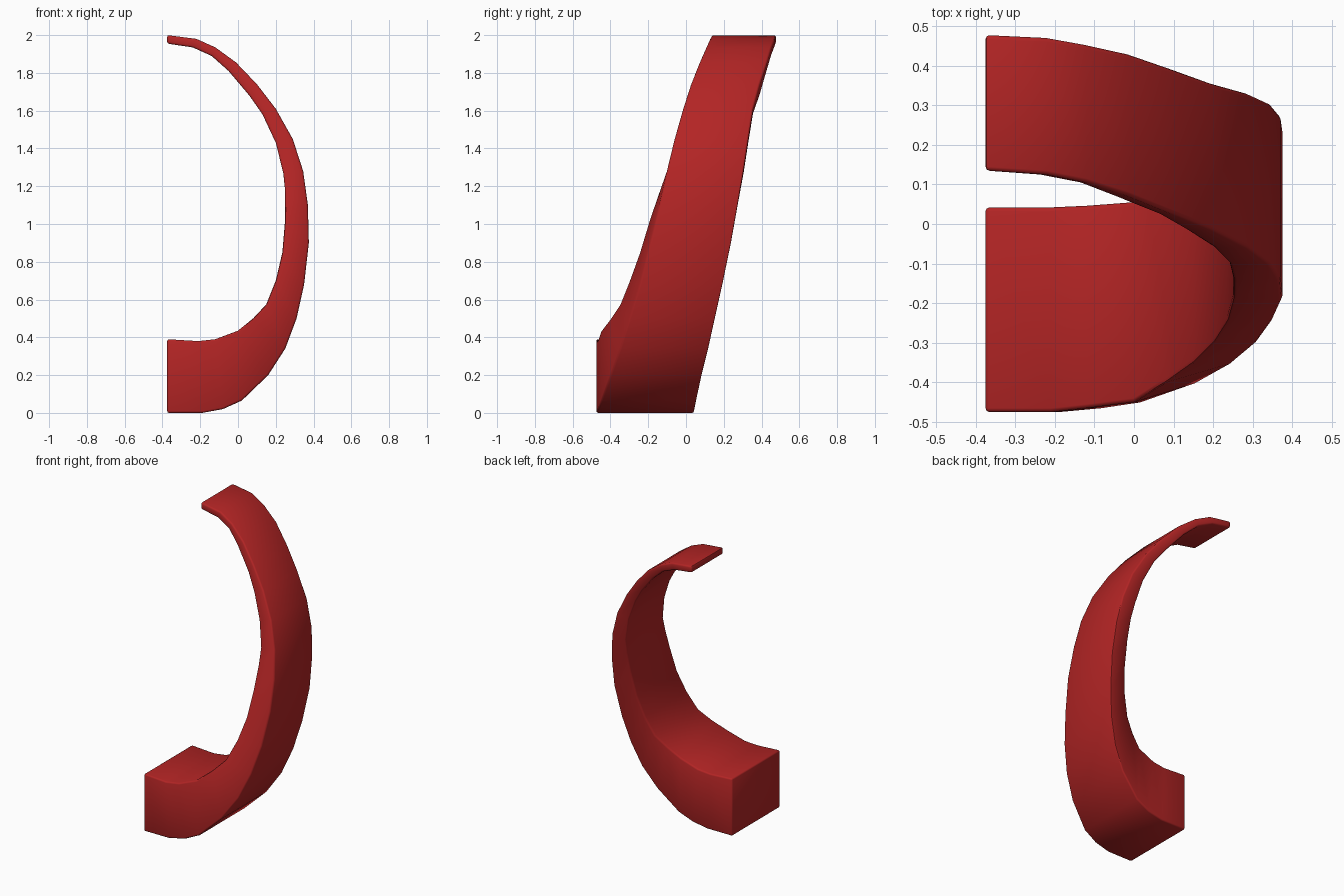
import bpy
import bmesh
import math

default_cube = bpy.data.objects.get("Cube")
if default_cube:
    bpy.data.objects.remove(default_cube, do_unlink=True)


def make_material(name, colour):
    material = bpy.data.materials.new(name)
    material.use_nodes = True
    material.diffuse_color = colour
    material.node_tree.nodes["Principled BSDF"].inputs["Base Color"].default_value = colour
    return material


# Sections along the sweep, in hundredths of a unit:
# outer x, outer z, inner x, inner z, front y, back y
SECTIONS = [
    (-37.5, 0, -37.5, 39, -47.5, 4.2),
    (-19, 0, -21, 38, -47.5, 4.2),
    (-8, 2, -12, 39, -46.5, 4.6),
    (2, 6.5, 0, 43.5, -45, 5.5),
    (16, 20, 8, 50, -40, 8.5),
    (25, 34, 15, 57.5, -35, 12),
    (31, 50, 20, 70, -30, 15.5),
    (35, 68, 23.5, 85, -24.5, 19.5),
    (37.5, 90, 25, 103, -19, 24),
    (37, 110, 25, 117, -14, 27.5),
    (34.5, 128, 24, 127, -10, 30.5),
    (29, 145, 20, 143, -6, 33),
    (20, 161, 13, 158, -1.5, 35.5),
    (10, 174, 6, 168, 2.5, 39),
    (-1, 185.5, -5, 181, 7, 42.8),
    (-12, 193.5, -14, 189, 10.5, 45.2),
    (-22, 198, -24, 193.5, 12.5, 47),
    (-37.5, 200, -37.5, 195.5, 13.5, 47.7),
]


def build_band(name, sections, bevel_width, material):
    bm = bmesh.new()

    # One four-cornered ring of vertices per section
    rings = []
    for section in sections:
        outer_x, outer_z, inner_x, inner_z, front, back = (v / 100 for v in section)
        corners = [
            (outer_x, front, outer_z),
            (outer_x, back, outer_z),
            (inner_x, back, inner_z),
            (inner_x, front, inner_z),
        ]
        rings.append([bm.verts.new(corner) for corner in corners])

    # Skin between neighbouring rings, then close both ends
    for ring, following in zip(rings, rings[1:]):
        for i in range(len(ring)):
            j = (i + 1) % len(ring)
            bm.faces.new((ring[i], ring[j], following[j], following[i]))
    bm.faces.new(rings[0])
    bm.faces.new(rings[-1])
    bmesh.ops.recalc_face_normals(bm, faces=bm.faces[:])

    # Slightly rounded long edges and ends
    sharp = [e for e in bm.edges if e.calc_face_angle(0) > math.radians(45)]
    bmesh.ops.bevel(bm, geom=sharp, offset=bevel_width, segments=2,
                    profile=0.5, affect='EDGES', clamp_overlap=True)

    mesh = bpy.data.meshes.new(name)
    bm.to_mesh(mesh)
    bm.free()
    mesh.materials.append(material)
    band = bpy.data.objects.new(name, mesh)
    bpy.context.collection.objects.link(band)

    bpy.ops.object.select_all(action='DESELECT')
    band.select_set(True)
    bpy.context.view_layer.objects.active = band
    bpy.ops.object.shade_smooth_by_angle(angle=math.radians(50))
    return band


# Curved, tapering band that leans backward as it rises
red = make_material("deep red", (0.45, 0.018, 0.018, 1))
build_band("curved_band", SECTIONS, 0.01, red)
